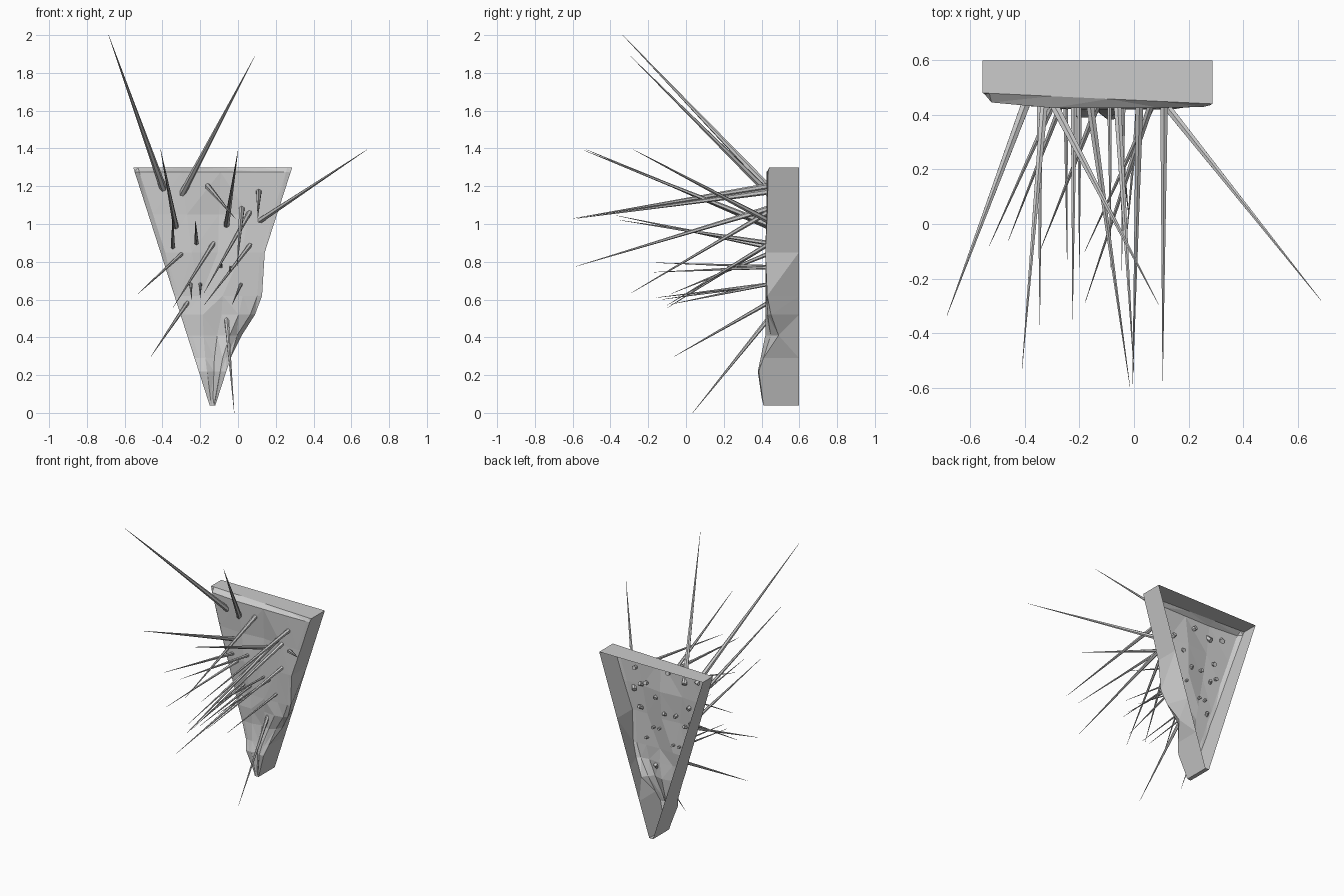
import bpy, bmesh
from mathutils import Vector


def make_object(name, bm):
    mesh = bpy.data.meshes.new(name)
    bm.to_mesh(mesh)
    bm.free()
    obj = bpy.data.objects.new(name, mesh)
    bpy.context.scene.collection.objects.link(obj)
    return obj


def lerp(a, b, t):
    return a + (b - a) * t


# Tapered shell panel: hollow tray, open at the back, dented on the right.
# Each row: z, outward bulge of right front edge, y of left edge, y of right edge
rows = [
    (1.30, 0.00, 0.48, 0.44), (1.275, 0.00, 0.475, 0.435),
    (1.05, 0.00, 0.46, 0.43), (0.85, 0.00, 0.45, 0.42),
    (0.62, 0.06, 0.44, 0.43), (0.52, 0.055, 0.43, 0.45),
    (0.41, 0.02, 0.43, 0.49), (0.29, 0.00, 0.42, 0.41),
    (0.22, 0.00, 0.39, 0.385), (0.08, 0.00, 0.41, 0.405),
    (0.04, 0.00, 0.41, 0.41),
]
# Forward relief of the inner sheet: y at three points across each inner row
relief = [
    (0.425, 0.425, 0.425), (0.43, 0.445, 0.425), (0.42, 0.435, 0.42),
    (0.43, 0.42, 0.425), (0.42, 0.43, 0.42), (0.425, 0.44, 0.42),
    (0.41, 0.425, 0.395), (0.39, 0.41, 0.38), (0.405, 0.41, 0.40),
]


def edge_x(z):
    t = (1.30 - z) / 1.26
    return lerp(-0.555, -0.15, t), lerp(0.287, -0.12, t)


bm = bmesh.new()
front, back_l, back_r = [], [], []
for i, (z, bulge, yl, yr) in enumerate(rows):
    xl, xr = edge_x(z)
    back_l.append(bm.verts.new((xl, 0.598, z)))
    back_r.append(bm.verts.new((xr, 0.598, z)))
    xr += bulge
    w = xr - xl
    rim = min(0.025, w * 0.2)
    xs = [xl, xl + rim, lerp(xl, xr, 0.3), lerp(xl, xr, 0.55),
          lerp(xl, xr, 0.78), xr - rim, xr]
    if 0 < i < len(rows) - 1:
        a, b, c = relief[i - 1]
        ys = [yl, lerp(yl, a, 0.6), a, b, c, lerp(yr, c, 0.6), yr]
    else:
        ys = [lerp(yl, yr, (x - xl) / w) for x in xs]
    front.append([bm.verts.new((x, y, z)) for x, y in zip(xs, ys)])

for i in range(len(rows) - 1):
    p, q = front[i], front[i + 1]
    for j in range(6):
        bm.faces.new((p[j], q[j], q[j + 1], p[j + 1]))
    bm.faces.new((back_l[i], back_l[i + 1], q[0], p[0]))
    bm.faces.new((p[6], q[6], back_r[i + 1], back_r[i]))
bm.faces.new([back_l[0]] + front[0] + [back_r[0]])
bm.faces.new([back_r[-1]] + front[-1][::-1] + [back_l[-1]])
bmesh.ops.triangulate(bm, faces=[f for f in bm.faces if len(f.verts) == 4])
make_object("shell_panel", bm)

# Spikes: base x, base z, tip x, tip y, tip z, base radius
spikes = [
    (-0.40, 1.20, -0.685, -0.335, 2.00, 0.019),
    (-0.29, 1.17, 0.09, -0.295, 1.89, 0.018),
    (0.12, 1.02, 0.685, -0.28, 1.395, 0.016),
    (-0.33, 0.99, -0.41, -0.53, 1.395, 0.016),
    (-0.06, 1.00, 0.00, -0.54, 1.39, 0.016),
    (0.11, 1.17, 0.105, -0.575, 1.03, 0.016),
    (0.02, 1.08, -0.005, -0.585, 0.775, 0.016),
    (-0.16, 1.20, -0.015, -0.595, 1.03, 0.016),
    (-0.345, 0.88, -0.345, -0.37, 1.045, 0.013),
    (-0.22, 0.90, -0.225, -0.35, 1.02, 0.013),
    (-0.30, 0.84, -0.53, -0.08, 0.63, 0.012),
    (-0.135, 0.89, -0.345, -0.10, 0.555, 0.013),
    (0.06, 1.06, -0.18, -0.29, 0.635, 0.014),
    (0.065, 0.89, -0.18, -0.10, 0.57, 0.013),
    (-0.27, 0.58, -0.46, -0.06, 0.30, 0.012),
    (-0.06, 0.49, -0.02, 0.035, 0.00, 0.013),
    (0.015, 0.68, -0.03, -0.08, 0.575, 0.010),
    (-0.25, 0.68, -0.245, -0.13, 0.60, 0.010),
    (-0.20, 0.68, -0.20, -0.16, 0.61, 0.010),
    (-0.09, 0.775, -0.085, -0.16, 0.795, 0.009),
    (-0.04, 0.77, -0.045, -0.17, 0.745, 0.010),
]
for n, (bx, bz, tx, ty, tz, r) in enumerate(spikes):
    # Root pokes slightly through the sheet
    tip = Vector((tx, ty, tz))
    base = Vector((bx, 0.43, bz))
    axis = (tip - base).normalized()
    base -= axis * 0.02
    length = (tip - base).length
    bm = bmesh.new()
    bmesh.ops.create_cone(bm, cap_ends=True, segments=6, radius1=r,
                          radius2=0.0008, depth=length)
    bmesh.ops.translate(bm, verts=bm.verts, vec=(0, 0, length / 2))
    obj = make_object(f"spike_{n + 1:02d}", bm)
    obj.rotation_mode = 'QUATERNION'
    obj.rotation_quaternion = axis.to_track_quat('Z', 'Y')
    obj.location = base
